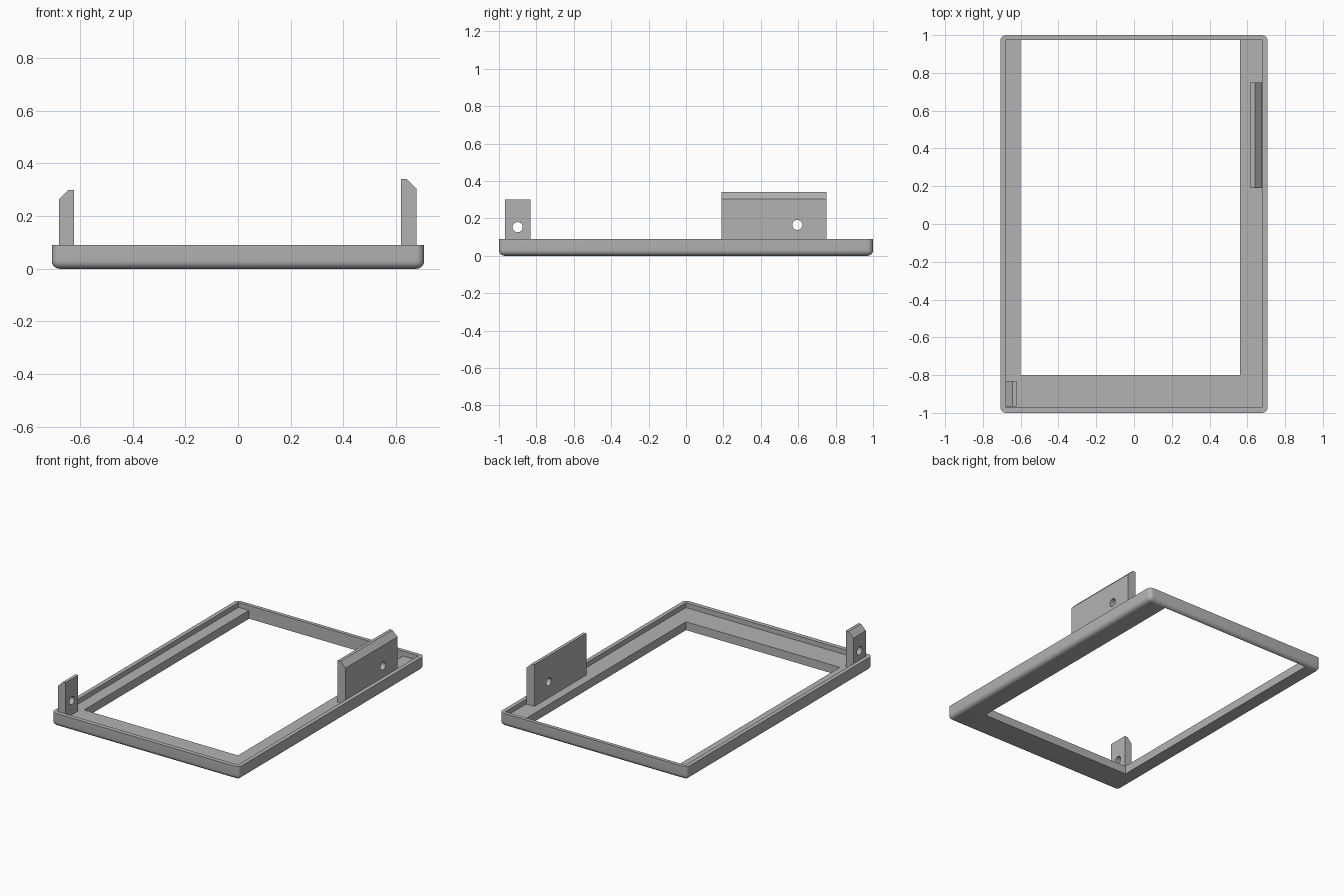
import bpy, bmesh, math
from mathutils import Matrix, Vector

cube = bpy.data.objects.get("Cube")
if cube:
    bpy.data.objects.remove(cube, do_unlink=True)

grey = bpy.data.materials.new("plain_grey")
grey.use_nodes = True
colour = (0.45, 0.45, 0.45, 1)
grey.diffuse_color = colour
grey.node_tree.nodes["Principled BSDF"].inputs["Base Color"].default_value = colour


def finish(name, bm):
    bmesh.ops.recalc_face_normals(bm, faces=bm.faces)
    mesh = bpy.data.meshes.new(name)
    bm.to_mesh(mesh)
    bm.free()
    mesh.materials.append(grey)
    obj = bpy.data.objects.new(name, mesh)
    bpy.context.collection.objects.link(obj)
    return obj


def box_mesh(lo, hi):
    lo, hi = Vector(lo), Vector(hi)
    bm = bmesh.new()
    size = Matrix.Diagonal((*(hi - lo), 1))
    bmesh.ops.create_cube(bm, size=1, matrix=Matrix.Translation((lo + hi) / 2) @ size)
    return bm


def select_only(obj):
    bpy.ops.object.select_all(action='DESELECT')
    obj.select_set(True)
    bpy.context.view_layer.objects.active = obj


def cut(obj, cutter):
    cutter.hide_render = True
    mod = obj.modifiers.new("cut", 'BOOLEAN')
    mod.operation = 'DIFFERENCE'
    mod.solver = 'EXACT'
    mod.object = cutter
    select_only(obj)
    bpy.ops.object.modifier_apply(modifier=mod.name)
    bpy.data.objects.remove(cutter, do_unlink=True)


def smooth(obj):
    select_only(obj)
    bpy.ops.object.shade_smooth_by_angle(angle=math.radians(30))


# Tray frame: rounded at the corners and underneath, square at the rim
RIM, FLOOR = 0.09, 0.057
bm = box_mesh((-0.707, -1, 0), (0.707, 1, RIM))
soft = [e for e in bm.edges if min(v.co.z for v in e.verts) < 0.01]
bmesh.ops.bevel(bm, geom=soft, offset=0.03, segments=6, profile=0.5, affect='EDGES')
frame = finish("frame", bm)

# Shallow pocket inside the rim, then the window, which reaches the back wall
cut(frame, finish("pocket_cutter", box_mesh((-0.679, -0.97, FLOOR), (0.679, 0.975, 0.2))))
cut(frame, finish("window_cutter", box_mesh((-0.6, -0.8, -0.1), (0.56, 0.975, 0.15))))
smooth(frame)


def upright(name, profile, y0, y1, hole_y, hole_z):
    """Extrude an x-z profile along y and drill a hole through it along x."""
    bm = bmesh.new()
    face = bm.faces.new([bm.verts.new((x, y0, z)) for x, z in profile])
    ext = bmesh.ops.extrude_face_region(bm, geom=[face])
    moved = [g for g in ext["geom"] if isinstance(g, bmesh.types.BMVert)]
    bmesh.ops.translate(bm, verts=moved, vec=(0, y1 - y0, 0))
    obj = finish(name, bm)
    drill = bmesh.new()
    place = Matrix.Translation((profile[0][0], hole_y, hole_z)) @ Matrix.Rotation(math.pi / 2, 4, 'Y')
    bmesh.ops.create_cone(drill, cap_ends=True, segments=32, radius1=0.027,
                          radius2=0.027, depth=0.4, matrix=place)
    cut(obj, finish("drill", drill))
    smooth(obj)


# Chamfered mounting tabs standing on the floor of the tray
upright("right_tab", [(-0.679, FLOOR), (-0.622, FLOOR), (-0.622, 0.3), (-0.643, 0.3), (-0.679, 0.264)],
        -0.967, -0.832, -0.9, 0.153)
upright("left_tab", [(0.677, FLOOR), (0.618, FLOOR), (0.618, 0.341), (0.64, 0.341), (0.677, 0.304)],
        0.19, 0.75, 0.595, 0.165)
